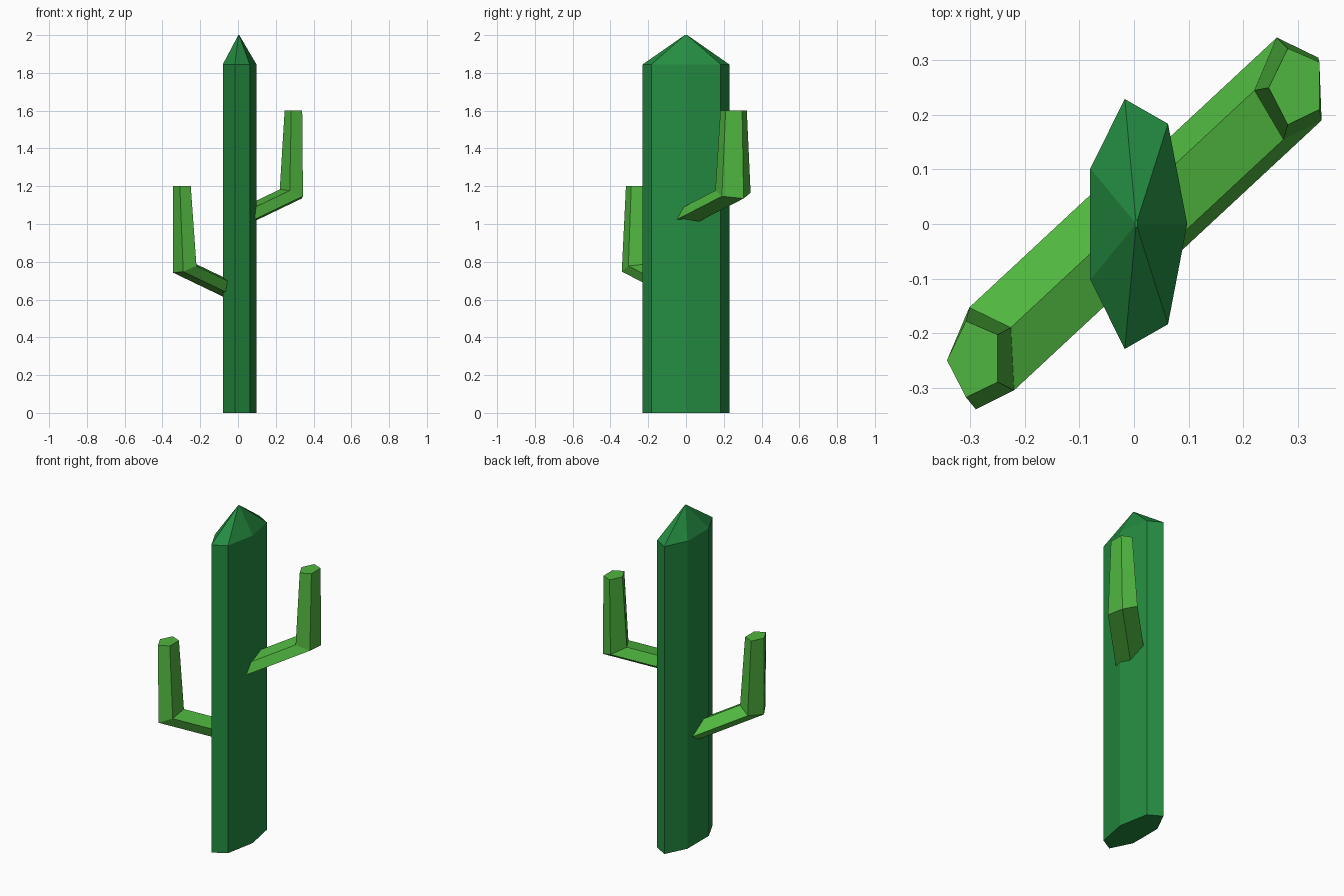
import bpy
import math

if "Cube" in bpy.data.objects:
    bpy.data.objects.remove(bpy.data.objects["Cube"])


def material(name, rgb):
    m = bpy.data.materials.new(name)
    m.diffuse_color = (*rgb, 1)
    m.use_nodes = True
    m.node_tree.nodes["Principled BSDF"].inputs["Base Color"].default_value = m.diffuse_color
    return m


def loft(name, rings, mat):
    """Skin a list of equal-length rings and cap both ends."""
    n = len(rings[0])
    verts = [v for ring in rings for v in ring]
    faces = [list(range(n))[::-1], [(len(rings) - 1) * n + i for i in range(n)]]
    for k in range(len(rings) - 1):
        for i in range(n):
            j = (i + 1) % n
            faces.append([k * n + i, k * n + j, (k + 1) * n + j, (k + 1) * n + i])
    mesh = bpy.data.meshes.new(name)
    mesh.from_pydata(verts, [], faces)
    mesh.materials.append(mat)
    mesh.update()
    ob = bpy.data.objects.new(name, mesh)
    bpy.context.collection.objects.link(ob)
    return ob


dark_green = material("dark_green", (0.0176, 0.262, 0.053))
light_green = material("light_green", (0.080, 0.470, 0.050))


# Trunk: flattened seven-sided column with a pointed cap
def trunk_ring(z, s):
    return [(0.004 + 0.0936 * s * math.cos(a), 0.235 * s * math.sin(a), z)
            for a in (math.tau * i / 7 for i in range(7))]


loft("trunk", [trunk_ring(0, 1), trunk_ring(1.845, 1), trunk_ring(2.0, 0.03)], dark_green)

# Arms: five-sided, rising from inside the trunk to a mitred elbow, then upright
ELBOW = [(-0.343, -0.25, 0.742), (-0.302, -0.153, 0.76), (-0.226, -0.19, 0.79),
         (-0.22, -0.305, 0.778), (-0.29, -0.34, 0.748)]
TIP = [(-0.343, -0.25), (-0.308, -0.178), (-0.25, -0.203), (-0.25, -0.29), (-0.308, -0.318)]


def arm(name, side, top):
    if side < 0:
        elbow = ELBOW
        tip = [(x, y, top) for x, y in TIP]
    else:
        # same section moved across, with the mitre tilted the other way
        elbow = [(x + 0.564, y + 0.495, 1.925 - z) for x, y, z in ELBOW]
        tip = [(x + 0.59, y + 0.5, top) for x, y in TIP]
    t = 0.285
    root = [(x - side * t, y - side * 0.93 * t, z - 0.48 * t) for x, y, z in elbow]
    # the rings run clockwise, so reverse them for outward normals
    return loft(name, [r[::-1] for r in (root, elbow, tip)], light_green)


arm("left_arm", -1, 1.2)
arm("right_arm", 1, 1.6)
